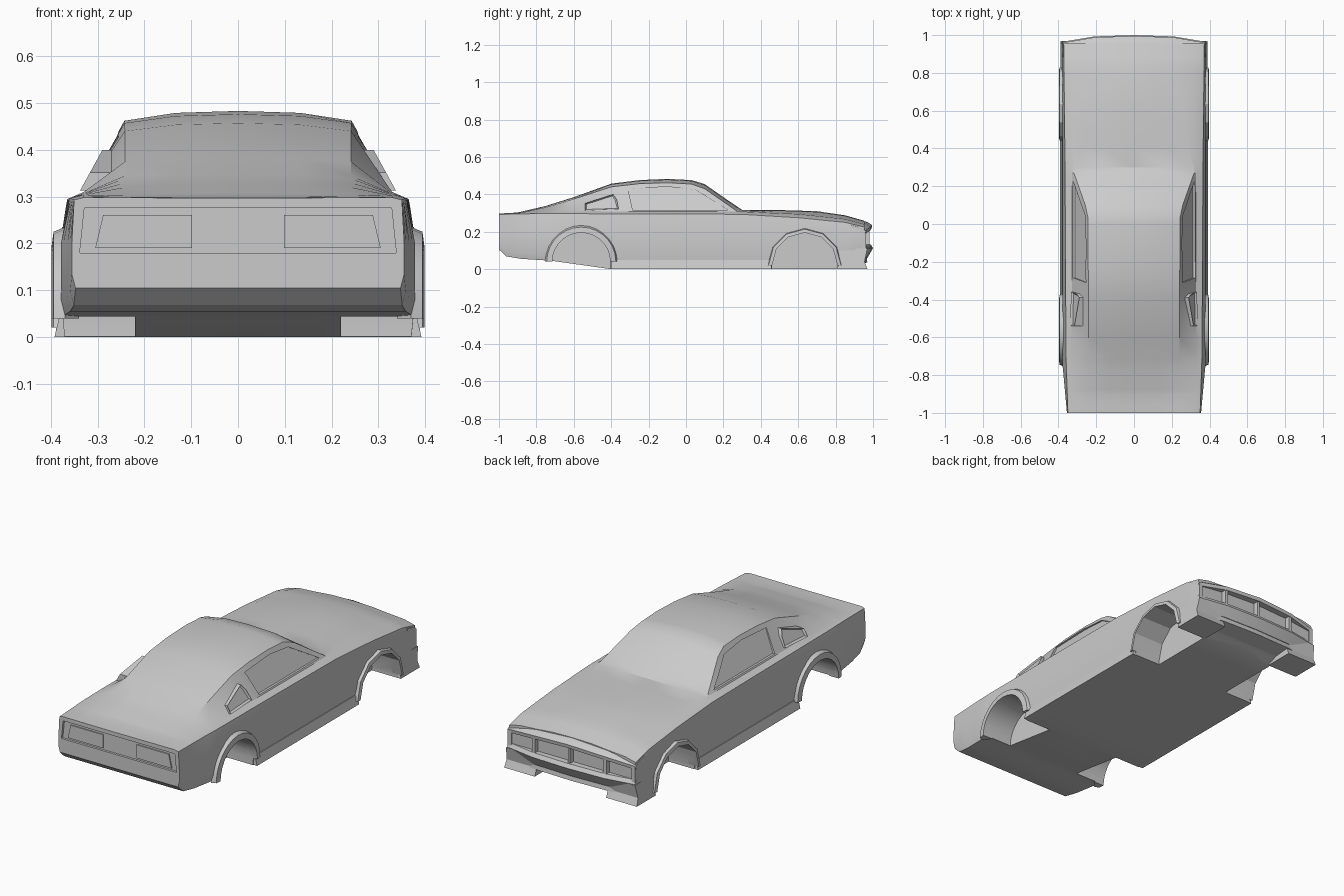
import bpy, bmesh, math

if "Cube" in bpy.data.objects:
    bpy.data.objects.remove(bpy.data.objects["Cube"])

GREY = (0.6, 0.6, 0.6, 1)
paint = bpy.data.materials.new("light grey paint")
paint.use_nodes = True
paint.diffuse_color = GREY
paint.node_tree.nodes["Principled BSDF"].inputs["Base Color"].default_value = GREY


def add_loft(bm, rings):
    """Skin a list of equal rings and cap both ends."""
    rows = [[bm.verts.new(p) for p in ring] for ring in rings]
    n = len(rows[0])
    for a, b in zip(rows, rows[1:]):
        for i in range(n):
            j = (i + 1) % n
            bm.faces.new((a[i], a[j], b[j], b[i]))
    bm.faces.new(rows[0])
    bm.faces.new(rows[-1])


def make(name, lofts):
    bm = bmesh.new()
    for rings in lofts:
        add_loft(bm, rings)
    bmesh.ops.recalc_face_normals(bm, faces=bm.faces)
    mesh = bpy.data.meshes.new(name)
    bm.to_mesh(mesh)
    bm.free()
    ob = bpy.data.objects.new(name, mesh)
    bpy.context.collection.objects.link(ob)
    mesh.materials.append(paint)
    return ob


def side_prism(outline, inner, outer, s):
    """Outline in (y, z); inner and outer give x for a height."""
    return [[(s * f(z), y, z) for y, z in outline] for f in (inner, outer)]


def at(x):
    return lambda z: x


def cabin_side(offset):
    return lambda z: 0.327 - 0.55 * (z - 0.31) + offset


def lerp_table(table, y):
    for (a, u), (b, v) in zip(table, table[1:]):
        if y <= b:
            return u + (v - u) * (y - a) / (b - a)
    return table[-1][1]


# Body shape along its length
FLOOR = [(-1, .105), (-.96, .068), (-.88, .055), (-.72, .045), (-.4, 0), (.8, 0), (.88, .03), (.955, .05)]
WAIST = [(-1, .355), (-.75, .378), (.9, .38), (.955, .375)]
SHOULDER_X = [(-1, .35), (-.7, .36), (.3, .365), (.955, .372)]
SHOULDER_Z = [(-1, .293), (-.8, .297), (0, .295), (.3, .293), (.6, .275), (.85, .25), (.955, .225)]
BELT_X = [(-1, .33), (.27, .327), (.955, .31)]
BELT_Z = [(-1, .298), (-.6, .31), (.27, .308), (.6, .295), (.85, .268), (.955, .24)]
EDGE_X = [(-1, .24), (.03, .243), (.1, .258), (.27, .318), (.4, .285), (.955, .21)]
EDGE_Z = [(-1, .298), (-.9, .3), (-.75, .33), (-.6, .375), (-.4, .44), (-.25, .457), (-.1, .462),
          (.03, .455), (.1, .43), (.27, .312), (.6, .298), (.85, .274), (.955, .247)]
TOP = [(-1, .297), (-.9, .303), (-.75, .338), (-.6, .385), (-.4, .457), (-.25, .476), (-.1, .483),
       (.03, .476), (.1, .455), (.2, .385), (.3, .317), (.5, .316), (.7, .31), (.85, .288), (.955, .258)]
TABLES = (FLOOR, WAIST, SHOULDER_X, SHOULDER_Z, BELT_X, BELT_Z, EDGE_X, EDGE_Z, TOP)


def body_ring(y):
    f, w, sx, sz, bx, bz, ex, ez, top = [lerp_table(t, y) for t in TABLES]
    half = [(w - .008, f), (w, max(f + .03, .08)), (w, .2), (sx, sz), (bx, bz), (ex, ez),
            (ex * .55, top - .2 * (top - ez))]
    ring = [(0, f)] + half + [(0, top)] + [(-x, z) for x, z in reversed(half)]
    return [(x, y, z) for x, z in ring]


stations = sorted({y for t in TABLES for y, v in t})
body = make("body", [[body_ring(y) for y in stations]])

# Wheel arches: centre y, centre z, radius, segments, flare width
ARCHES = {"rear": (-.56, .04, .155, 14, .04), "front": (.635, .02, .175, 6, .025)}


def arc(cy, cz, r, n):
    return [(cy + r * math.cos(math.pi * i / n), cz + r * math.sin(math.pi * i / n))
            for i in range(n + 1)]


# Cut wheel wells, door windows and the tail panel out of the body
DOOR_WINDOW = [(-.285, .316), (.225, .316), (.05, .425), (-.1, .441), (-.31, .428)]
cuts = []
for s in (-1, 1):
    for cy, cz, r, n, flare in ARCHES.values():
        outline = [(cy + r, -.1)] + arc(cy, cz, r, n) + [(cy - r, -.1)]
        cuts.append(side_prism(outline, at(.22), at(.5), s))
    cuts.append(side_prism(DOOR_WINDOW, cabin_side(-.012), cabin_side(.06), s))
panel = [(-.338, .18), (.338, .18), (.328, .276), (-.328, .276)]
cuts.append([[(x, y, z) for x, z in panel] for y in (-1.1, -.988)])
cutter = make("cutter", cuts)
cutter.hide_render = True
mod = body.modifiers.new("cuts", "BOOLEAN")
mod.object = cutter
mod.operation = "DIFFERENCE"
mod.solver = "EXACT"
bpy.context.view_layer.update()
cut_mesh = bpy.data.meshes.new_from_object(body.evaluated_get(bpy.context.evaluated_depsgraph_get()))
body.modifiers.clear()
body.data = cut_mesh
bpy.data.objects.remove(cutter)

# Flares, sills, quarter vents, corner skirts and tail lights on both sides
SILL = [(.34, .05), (.38, .05), (.392, 0), (.34, 0)]
VENT = [(-.54, .313), (-.36, .32), (-.37, .372), (-.39, .4), (-.54, .352)]
SKIRT = [(.81, 0), (.97, 0), (.955, .04), (.97, .11), (.82, .11)]
LIGHT = [(.098, .19), (.305, .19), (.288, .261), (.098, .261)]
for s, side in ((-1, "right"), (1, "left")):
    for end, (cy, cz, r, n, flare) in ARCHES.items():
        lip = [(0, .34), (0, .398), (flare * .75, .394), (flare, .37)]
        layers = [[(s * x, y, z) for y, z in arc(cy, cz, r + d, n)] for d, x in lip]
        make(f"{end}_flare_{side}", [list(zip(*layers))])
    make(f"sill_{side}", [[[(s * x, y, z) for x, z in SILL] for y in (-.4, .458)]])
    vent = make(f"quarter_vent_{side}", [side_prism(VENT, cabin_side(-.05), cabin_side(.012), s)])
    # Sunken face in the vent
    bm = bmesh.new()
    bm.from_mesh(vent.data)
    bm.faces.ensure_lookup_table()
    outer = max(bm.faces, key=lambda f: f.calc_center_median().x * s)
    bmesh.ops.inset_region(bm, faces=[outer], thickness=.01, depth=0)
    bmesh.ops.translate(bm, verts=outer.verts, vec=(-.01 * s, 0, 0))
    bm.to_mesh(vent.data)
    bm.free()
    make(f"corner_skirt_{side}", [side_prism(SKIRT, at(.21), lambda z: .39 - .1 * z, s)])
    make(f"tail_light_{side}", [[[(s * x, y, z) for x, z in LIGHT] for y in (-.994, -.987)]])

# Nose: bars swept across the width, bent back at the corners
HALF_PATH = [(.21, .993, -.01), (.376, .965, -.03)]
PATH = [(-x, y, d) for x, y, d in reversed(HALF_PATH)] + [(0, 1, 0)] + HALF_PATH


def nose_bar(name, section, drop):
    make(name, [[[(x, y + dy, z + d * drop) for dy, z in section] for x, y, d in PATH]])


nose_bar("hood_lip", [(-.08, .265), (-.03, .252), (-.005, .236), (-.008, .217), (-.08, .217)], 1)
nose_bar("front_bumper", [(-.1, .132), (-.012, .132), (0, .112), (-.03, .06), (-.1, .06)], 0)
nose_bar("front_valance", [(-.15, .07), (-.035, .07), (-.03, .035), (-.15, .025)], 0)


def nose_post(name, x, width, front):
    a, b = x - width, x + width
    corners = [(a, .94), (b, .94), (b, front), (a, front)]
    make(name, [[[(u, v, z) for u, v in corners] for z in (.11, .222 if abs(x) < .3 else .205)]])


nose_post("grille_post", 0, .007, .982)
for s, side in ((-1, "right"), (1, "left")):
    nose_post(f"lamp_post_{side}", s * .21, .009, .982)
    nose_post(f"corner_post_{side}", s * .364, .011, .962)

# Smooth panels with crisp creases
bpy.ops.object.select_all(action="DESELECT")
for ob in bpy.context.scene.objects:
    if ob.type == "MESH":
        ob.select_set(True)
        bpy.context.view_layer.objects.active = ob
bpy.ops.object.shade_smooth_by_angle(angle=math.radians(25))
